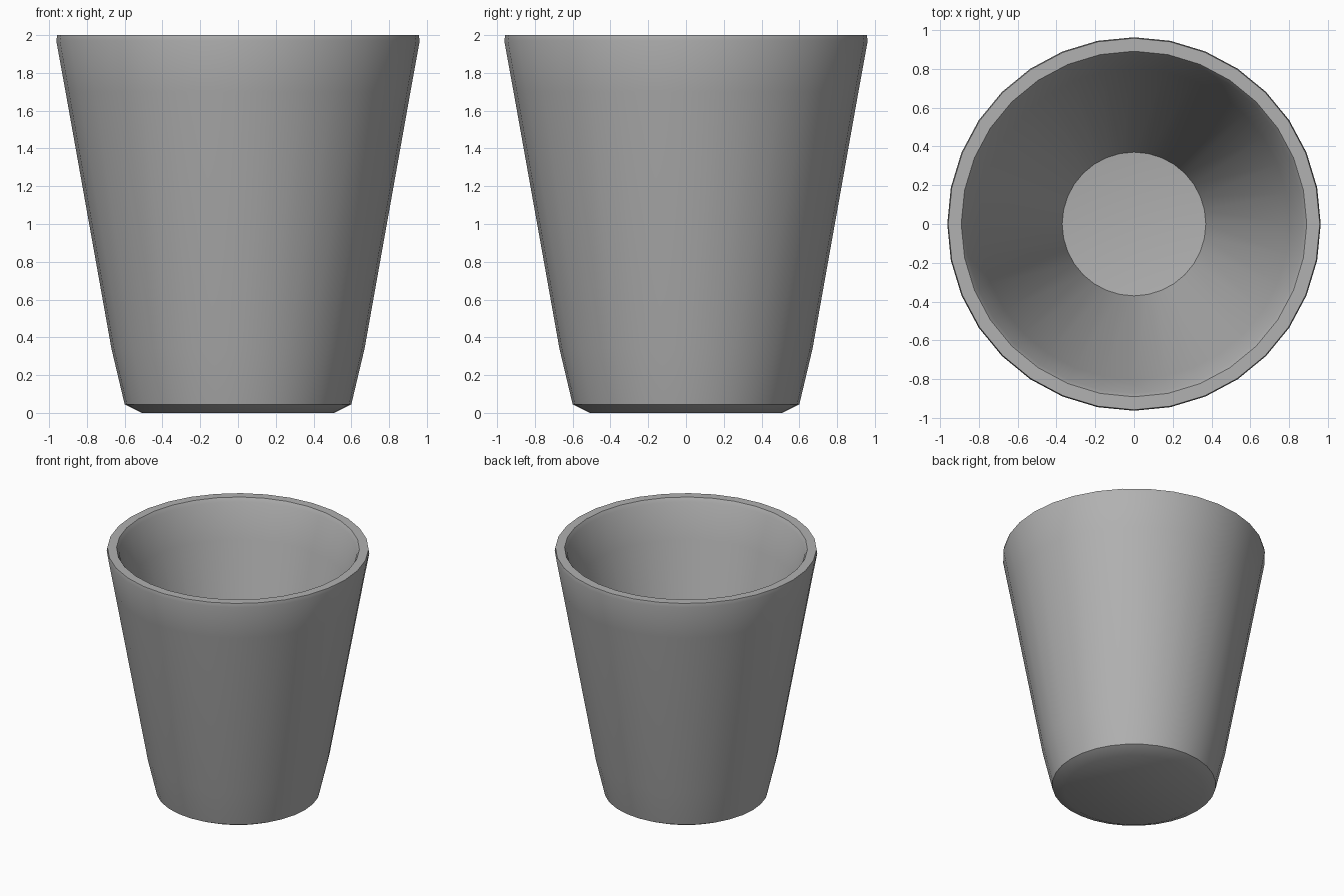
import bpy, bmesh, math

if "Cube" in bpy.data.objects:
    bpy.data.objects.remove(bpy.data.objects["Cube"])

SIDES = 32

# single plain grey
grey = bpy.data.materials.new("plain_grey")
grey.diffuse_color = (0.44, 0.44, 0.44, 1.0)
grey.use_nodes = True
grey.node_tree.nodes["Principled BSDF"].inputs["Base Color"].default_value = grey.diffuse_color

# radius/height profile: base, outer wall, rim, inner wall, floor
profile = [
    (0.51, 0.0), (0.60, 0.045), (0.67, 0.34), (0.913, 1.7),
    (0.962, 1.97), (0.957, 2.0),
    (0.89, 2.0), (0.872, 1.97), (0.80, 1.7), (0.37, 0.09),
]

bm = bmesh.new()
rings = []
for r, z in profile:
    rings.append([bm.verts.new((r * math.cos(2 * math.pi * i / SIDES),
                                r * math.sin(2 * math.pi * i / SIDES), z))
                  for i in range(SIDES)])
for a, b in zip(rings, rings[1:]):
    for i in range(SIDES):
        j = (i + 1) % SIDES
        bm.faces.new((a[i], a[j], b[j], b[i]))

# underside and slightly dished inner floor
bm.faces.new(list(reversed(rings[0])))
centre = bm.verts.new((0, 0, 0.05))
for i in range(SIDES):
    bm.faces.new((rings[-1][i], rings[-1][(i + 1) % SIDES], centre))

bmesh.ops.recalc_face_normals(bm, faces=bm.faces)
mesh = bpy.data.meshes.new("cup")
bm.to_mesh(mesh)
bm.free()
mesh.materials.append(grey)
cup = bpy.data.objects.new("cup", mesh)
bpy.context.collection.objects.link(cup)

# smooth walls, crisp rim and floor edges
bpy.context.view_layer.objects.active = cup
cup.select_set(True)
bpy.ops.object.shade_smooth_by_angle(angle=math.radians(35))
